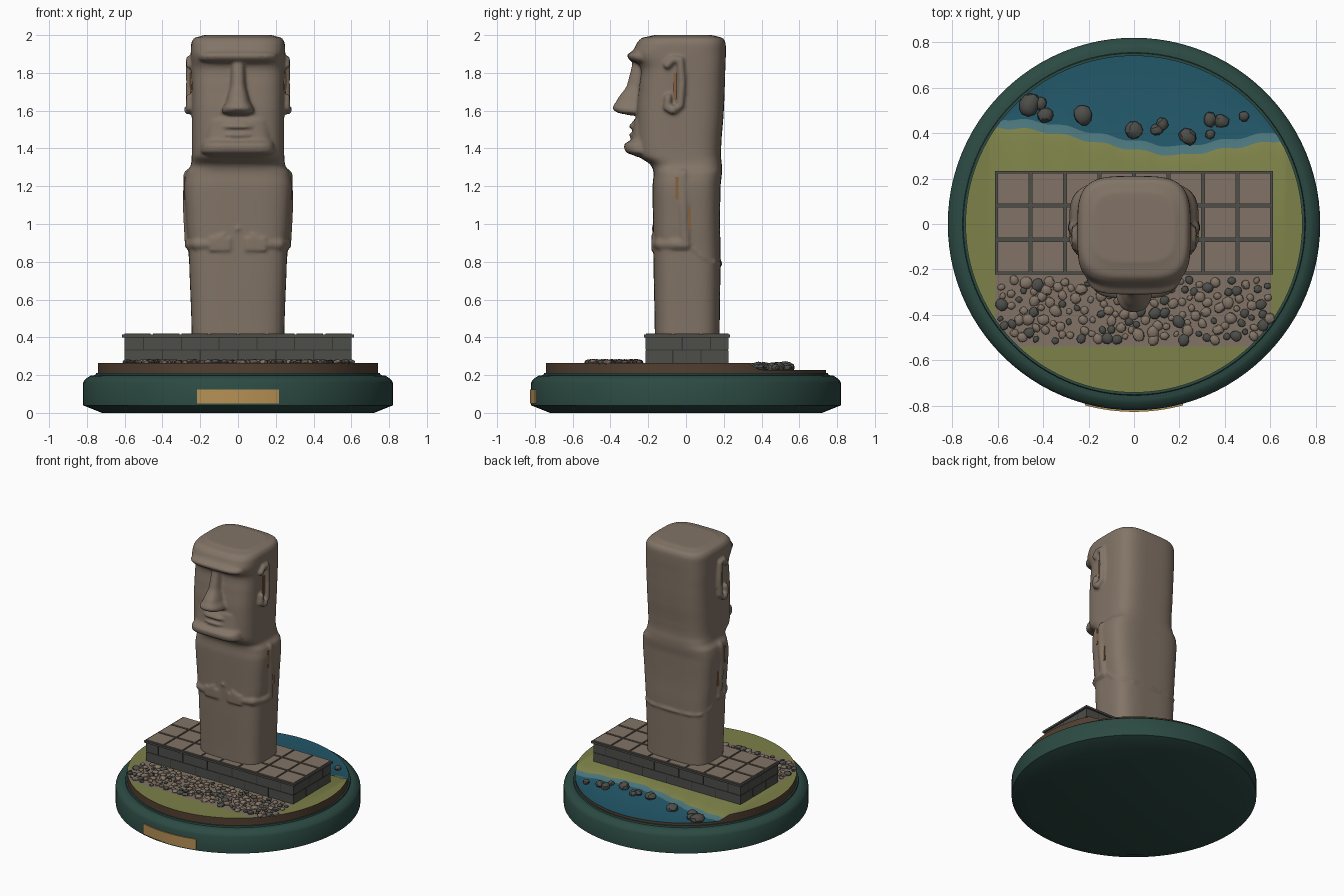
import bpy, bmesh, math, random
from mathutils import Matrix, Vector

random.seed(4)
default = bpy.data.objects.get("Cube")
if default:
    bpy.data.objects.remove(default, do_unlink=True)


def material(name, r, g, b):
    mat = bpy.data.materials.new(name)
    mat.use_nodes = True
    mat.diffuse_color = (r, g, b, 1)
    shader = next(n for n in mat.node_tree.nodes if n.type == "BSDF_PRINCIPLED")
    shader.inputs["Base Color"].default_value = (r, g, b, 1)
    return mat


stone = material("warm stone", .225, .175, .135)
dark_stone = material("dark stone", .075, .075, .068)
joint = material("dark joint", .035, .035, .032)
grass = material("grass", .205, .22, .065)
water = material("deep water", .016, .095, .14)
shallow = material("shallow water", .07, .18, .2)
green = material("dark green base", .025, .068, .056)
gold = material("gold plaque", .47, .28, .09)
earth = material("brown earth", .085, .05, .03)
ochre = material("ochre lichen", .25, .12, .045)


def finish(name, bm, mats, angle=35):
    """Turn a bmesh into a named object, smooth below the given angle."""
    bmesh.ops.remove_doubles(bm, verts=bm.verts, dist=.0001)
    bmesh.ops.recalc_face_normals(bm, faces=bm.faces)
    mesh = bpy.data.meshes.new(name)
    bm.to_mesh(mesh)
    bm.free()
    for mat in mats:
        mesh.materials.append(mat)
    for poly in mesh.polygons:
        poly.use_smooth = angle > 0
    if angle:
        mesh.set_sharp_from_angle(angle=math.radians(angle))
    obj = bpy.data.objects.new(name, mesh)
    bpy.context.scene.collection.objects.link(obj)
    return obj


def skin(bm, rows, closed=False, caps=False):
    """Join rows of points with quads; returns the faces row by row."""
    verts = [[bm.verts.new(p) for p in row] for row in rows]
    bands = []
    for a, b in zip(verts, verts[1:]):
        n = len(a)
        bands.append([bm.faces.new((a[i], a[(i + 1) % n], b[(i + 1) % n], b[i]))
                      for i in range(n if closed else n - 1)])
    if caps:
        bm.faces.new(verts[0])
        bm.faces.new(verts[-1])
    return bands


def lathe(name, profile, half_angle, steps, mat, caps=False):
    bm = bmesh.new()
    rows = []
    for i in range(steps + 1):
        a = half_angle * (2 * i / steps - 1)
        rows.append([(r * math.sin(a), -r * math.cos(a), z) for r, z in profile])
    skin(bm, rows, closed=caps, caps=caps)
    return finish(name, bm, [mat])


def box(bm, x0, x1, y0, y1, z0, z1):
    centre = Matrix.Translation(((x0 + x1) / 2, (y0 + y1) / 2, (z0 + z1) / 2))
    bmesh.ops.create_cube(bm, size=1, matrix=centre @ Matrix.Diagonal((x1 - x0, y1 - y0, z1 - z0, 1)))


def loft(bm, sections, power, steps=5):
    """Rounded-square sections (z, half width, front y, back y), blended smoothly."""
    s = [Vector(v) for v in sections]
    path = []
    for i in range(len(s) - 1):
        before, after = s[max(i - 1, 0)], s[min(i + 2, len(s) - 1)]
        for k in range(steps):
            t = k / steps
            m0, m1 = (s[i + 1] - before) * .35, (after - s[i]) * .35
            p = (s[i] * (2 * t**3 - 3 * t**2 + 1) + m0 * (t**3 - 2 * t**2 + t)
                 + s[i + 1] * (3 * t**2 - 2 * t**3) + m1 * (t**3 - t**2))
            p[0] = s[i][0] + (s[i + 1][0] - s[i][0]) * t
            path.append(p)
    path.append(s[-1])
    rows = []
    for z, w, front, back in path:
        row = []
        for i in range(64):
            c, d = math.cos(math.tau * i / 64), math.sin(math.tau * i / 64)
            x = math.copysign(abs(c) ** (2 / power), c) * w
            y = math.copysign(abs(d) ** (2 / power), d) * (back - front) / 2
            row.append((x, y + (front + back) / 2, z))
        rows.append(row)
    skin(bm, rows, closed=True, caps=True)


def tube(bm, points, radius):
    """Capsule chain: a round bar along each leg and a ball at each point."""
    pts = [Vector(p) for p in points]
    for p in pts:
        bmesh.ops.create_icosphere(bm, subdivisions=2, radius=radius, matrix=Matrix.Translation(p))
    for a, b in zip(pts, pts[1:]):
        turn = (b - a).to_track_quat("Z", "Y").to_matrix().to_4x4()
        bmesh.ops.create_cone(bm, cap_ends=True, segments=16, radius1=radius, radius2=radius,
                              depth=(b - a).length, matrix=Matrix.Translation((a + b) / 2) @ turn)


# Round display base and curved plaque
lathe("display_base", [(0, 0), (.72, 0), (.82, .04), (.82, .16), (.81, .177), (.785, .195),
                       (.775, .198), (.755, .2), (.752, .21), (0, .21)], math.pi, 96, green)
lathe("plaque", [(.815, .05), (.827, .05), (.827, .125), (.815, .125)], .265, 16, gold, caps=True)

# Terrain: columns across x, bands of ground from front to back
RADIUS = .742
shore = [(-.75, .43), (-.5, .42), (-.35, .4), (-.1, .345), (.1, .31), (.2, .3), (.4, .33), (.75, .385)]


def coast(x):
    for (xa, ya), (xb, yb) in zip(shore, shore[1:]):
        if x <= xb:
            return ya + (yb - ya) * (x - xa) / (xb - xa) + .006 * math.sin(x * 37)
    return shore[-1][1]


columns = sorted([RADIUS * math.sin(math.pi * i / 96) for i in range(-48, 49)] + [-.61, .605])
rows = []
for x in columns:
    reach = math.sqrt(max(RADIUS**2 - x * x, 0))
    c = coast(x)
    row = []
    for y in (-reach, -.54, -.22, c - .05, c, c + .04, reach):
        y = max(-reach, min(reach, y))
        t = max(0, min(1, (y - c + .05) / .09))
        row.append((x, y, .265 - .037 * t * t * (3 - 2 * t)))
    rows.append(row)
bm = bmesh.new()
bands = skin(bm, rows)
for x, band in zip(columns, bands):
    for face, index in zip(band, (0, 1 if -.611 <= x < .6 else 0, 0, 0, 2, 3)):
        face.material_index = index
bmesh.ops.remove_doubles(bm, verts=bm.verts, dist=.0001)
rim = bmesh.ops.extrude_edge_only(bm, edges=[e for e in bm.edges if e.is_boundary])["geom"]
for item in rim:
    if isinstance(item, bmesh.types.BMVert):
        item.co.z = .205
    elif isinstance(item, bmesh.types.BMFace):
        item.material_index = 4
for face in bm.faces:
    if abs(face.normal.z) < .2:
        face.material_index = 4
finish("terrain", bm, [grass, stone, shallow, water, earth])

# Stone platform: joint core, two courses of blocks, coping and paving slabs
bm = bmesh.new()
box(bm, -.6, .6, -.212, .222, .25, .4)
finish("platform_core", bm, [joint], 0)
bm = bmesh.new()
for z0, z1, shift in ((.25, .329, 0), (.336, .398, .1)):
    xs = [-.605] + [-.6 + .2 * i + shift for i in range(0 if shift else 1, 6)] + [.605]
    ys = [-.217, -.07 + shift / 2, .08 + shift / 2, .227]
    for xa, xb in zip(xs, xs[1:]):
        for ya, yb in zip(ys, ys[1:]):
            box(bm, xa + .003, xb - .003, ya + .003, yb - .003, z0, z1)
finish("platform_blocks", bm, [dark_stone], 0)
bm = bmesh.new()
box(bm, -.613, .613, -.222, .234, .4, .414)
finish("platform_coping", bm, [dark_stone], 0)
bm = bmesh.new()
for i in range(8):
    for j in range(3):
        x, y = -.608 + .152 * i, -.218 + .15 * j
        box(bm, x + .006, x + .146, y + .006, y + .142, .405, .421)
finish("paving_slabs", bm, [stone], 0)


# Loose stones
def pebble(bm, x, y, z, radius, flat, index):
    size = Matrix.Diagonal((radius * random.uniform(.8, 1.2), radius, radius * flat, 1))
    spin = Matrix.Rotation(random.uniform(0, math.tau), 4, "Z")
    made = bmesh.ops.create_icosphere(bm, subdivisions=2, radius=1, matrix=Matrix.Translation((x, y, z)) @ spin @ size)
    for v in made["verts"]:
        v.co += Vector((random.uniform(-1, 1), random.uniform(-1, 1), 0)) * radius * .08
        for face in v.link_faces:
            face.material_index = index


bm = bmesh.new()
placed = []
for attempt in range(1500):
    x, y = random.uniform(-.6, .6), random.uniform(-.515, -.245)
    crowded = any(math.hypot(x - a, y - b) < .034 for a, b in placed)
    if len(placed) < 175 and not crowded and math.hypot(x, y) < .73:
        placed.append((x, y))
        pebble(bm, x, y, .269, random.uniform(.013, .027), .6, random.choice((0, 0, 1)))
finish("gravel_stones", bm, [stone, dark_stone], 25)
bm = bmesh.new()
for x, y, r in ((-.46, .525, .045), (-.39, .48, .038), (-.41, .53, .03), (-.225, .48, .04), (0, .412, .04),
                (.1, .415, .03), (.125, .44, .03), (.235, .385, .042), (.335, .46, .035), (.385, .452, .035),
                (.485, .475, .024), (.335, .395, .022)):
    pebble(bm, x, y, .24, r, .75, 0)
finish("shore_rocks", bm, [dark_stone], 25)

# Statue: torso and head
bm = bmesh.new()
loft(bm, [(.405, .245, -.165, .178), (.85, .26, -.173, .183), (1, .273, -.175, .18), (1.2, .285, -.177, .183),
          (1.27, .276, -.172, .19), (1.31, .25, -.185, .19), (1.36, .245, -.25, .185), (1.42, .244, -.262, .187),
          (1.6, .245, -.262, .2), (1.72, .246, -.25, .205), (1.82, .248, -.24, .208), (1.9, .25, -.28, .211),
          (1.955, .248, -.262, .21), (1.985, .232, -.235, .195), (2, .18, -.17, .14)], 3.7)
# Brow, nose, chin and lips
loft(bm, [(1.845, .19, -.25, 0), (1.87, .212, -.3, 0), (1.895, .213, -.312, 0), (1.915, .2, -.285, 0),
          (1.945, .18, -.255, 0)], 4)
loft(bm, [(1.575, .06, -.3, -.1), (1.59, .085, -.365, -.1), (1.612, .083, -.388, -.1), (1.65, .063, -.368, -.1),
          (1.735, .043, -.312, -.1), (1.87, .038, -.282, -.1)], 2.8)
loft(bm, [(1.355, .17, -.26, 0), (1.38, .198, -.318, 0), (1.42, .192, -.327, 0), (1.45, .183, -.288, 0),
          (1.55, .172, -.275, 0), (1.575, .16, -.255, 0)], 4)
for low, mid, top, out in ((1.452, 1.474, 1.488, -.302), (1.502, 1.514, 1.545, -.302)):
    loft(bm, [(low, .09, out + .012, -.1), (mid, .107, out, -.1), (top, .085, out + .02, -.1)], 2.8)
# Ears, arms, hands and belt
for side in (-1, 1):
    ear = [(-.1, 1.84), (-.07, 1.872), (-.03, 1.868), (-.022, 1.75), (-.03, 1.63), (-.065, 1.6), (-.1, 1.615), (-.095, 1.67)]
    tube(bm, [(side * .256, y, z) for y, z in ear], .02)
    tube(bm, [(side * .262, -.07, 1.605)], .026)
    tube(bm, [(side * .256, -.015, 1.26), (side * .26, -.015, 1.1), (side * .25, -.005, .9)], .033)
    tube(bm, [(side * x, y, .893) for x, y in ((.25, 0), (.248, -.06), (.213, -.13), (.13, -.152))], .033)
    for k in range(4):
        z = .866 + .018 * k
        tube(bm, [(side * .14, -.174, z), (side * .045, -.176, z)], .0095)
    tube(bm, [(side * .12, -.172, .92), (side * .075, -.174, .942)], .01)
    tube(bm, [(side * x, y, z) for x, y, z in ((.256, .04, .87), (.248, .09, .82), (.215, .149, .797),
                                              (.15, .174, .79), (0, .181, .79))], .012)
tube(bm, [(0, -.172, .975)], .014)
statue = finish("statue", bm, [stone], 60)
remesh = statue.modifiers.new("merge_forms", "REMESH")
remesh.mode = "VOXEL"
remesh.voxel_size = .009
remesh.use_smooth_shade = True
soften = statue.modifiers.new("soften", "SMOOTH")
soften.factor = .5
soften.iterations = 3

# Thin ochre streaks in the ears and beside the arms
bm = bmesh.new()
for side in (-1, 1):
    for x, y, z0, z1 in ((.25, -.058, 1.66, 1.8), (.282, -.047, 1.13, 1.25), (.276, .019, .98, 1.12)):
        box(bm, side * x - .004, side * x + .004, y - .008, y + .008, z0, z1)
finish("lichen_streaks", bm, [ochre], 0)
